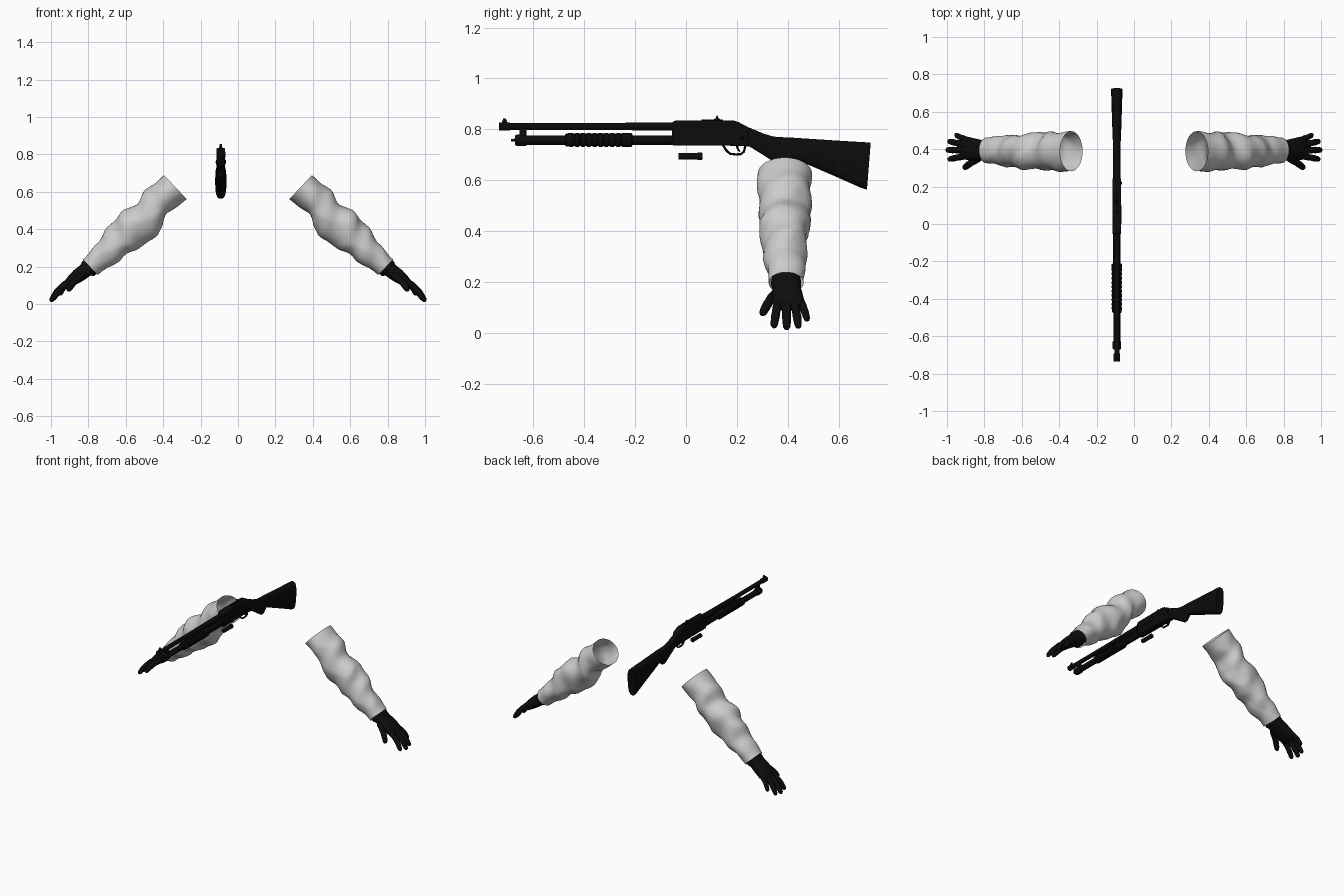
import bpy, bmesh, math
from mathutils import Vector

if "Cube" in bpy.data.objects:
    bpy.data.objects.remove(bpy.data.objects["Cube"])

def material(name, c):
    m = bpy.data.materials.new(name)
    m.diffuse_color = (c[0], c[1], c[2], 1)
    m.use_nodes = True
    m.node_tree.nodes["Principled BSDF"].inputs["Base Color"].default_value = m.diffuse_color
    return m

CLOTH = material("grey_cloth", (0.60, 0.60, 0.60))
GLOVE = material("black_glove", (0.004, 0.004, 0.004))
METAL = material("black_metal", (0.0035, 0.0035, 0.0035))
GX = -0.092                      # centre plane of the gun

def finish(name, bm, mat, angle=40):
    bmesh.ops.recalc_face_normals(bm, faces=bm.faces)
    me = bpy.data.meshes.new(name)
    bm.to_mesh(me)
    bm.free()
    me.materials.append(mat)
    ob = bpy.data.objects.new(name, me)
    bpy.context.collection.objects.link(ob)
    bpy.ops.object.select_all(action='DESELECT')
    ob.select_set(True)
    bpy.context.view_layer.objects.active = ob
    bpy.ops.object.shade_smooth_by_angle(angle=math.radians(angle))
    return ob

def loft(name, rings, mat, caps=True, angle=40):
    """Skin a list of equal-length closed rings."""
    bm = bmesh.new()
    vs = [[bm.verts.new(p) for p in r] for r in rings]
    n = len(vs[0])
    for a, b in zip(vs, vs[1:]):
        for i in range(n):
            bm.faces.new((a[i], a[(i + 1) % n], b[(i + 1) % n], b[i]))
    if caps:
        bm.faces.new(vs[0])
        bm.faces.new(vs[-1])
    return finish(name, bm, mat, angle)

def tube(name, pts, radii, mat, ref, sides=12, flat=1.0):
    """Round tube through points, with one radius for each point."""
    pts = [Vector(p) for p in pts]
    rings = []
    for i, p in enumerate(pts):
        t = (pts[min(i + 1, len(pts) - 1)] - pts[max(i - 1, 0)]).normalized()
        u = t.cross(ref).normalized()
        v = u.cross(t)
        rings.append([p + radii[i] * (math.cos(a) * u + flat * math.sin(a) * v)
                      for a in (2 * math.pi * k / sides for k in range(sides))])
    return loft(name, rings, mat)

def rod(name, steps, z, sides=20, x=GX):
    """Turned part along y from (y, radius) steps."""
    rings = [[(x + r * math.cos(2 * math.pi * k / sides), y, z + r * math.sin(2 * math.pi * k / sides))
              for k in range(sides)] for y, r in steps]
    return loft(name, rings, METAL)

def prism(name, profile, half, bevel=0.0, x=GX):
    """Side profile of (y, z) points given a width."""
    ob = loft(name, [[(x + h, y, z) for y, z in profile] for h in (-half, half)], METAL)
    if bevel:
        m = ob.modifiers.new("soft_edges", 'BEVEL')
        m.width, m.segments = bevel, 2
    return ob

def box(name, y0, y1, z0, z1, half, bevel=0.0, x=GX):
    return prism(name, [(y0, z0), (y1, z0), (y1, z1), (y0, z1)], half, bevel, x)

def sample(table, s):
    """Smooth interpolation of rows keyed by their first value."""
    for a, b in zip(table, table[1:]):
        if s <= b[0]:
            t = max(0, (s - a[0]) / (b[0] - a[0]))
            t = t * t * (3 - 2 * t)
            return [p + (q - p) * t for p, q in zip(a[1:], b[1:])]
    return table[-1][1:]

# ---------- arms: s runs down the arm, n is upward across it ----------
def arm_point(side, s, n, y):
    return Vector((side * (0.335 + 0.727 * s + 0.687 * n), y, 0.625 - 0.687 * s + 0.727 * n))

UPPER = [(0, .088), (.12, .096), (.213, .077), (.316, .106), (.407, .090), (.50, .069), (.625, .058)]
LOWER = [(0, -.088), (.122, -.077), (.20, -.105), (.272, -.120), (.367, -.102), (.455, -.085), (.62, -.057)]
WIDTH = [(0, .282, .496), (.15, .284, .492), (.3, .291, .485), (.45, .303, .475), (.625, .325, .462)]

def sleeve(side, label):
    rings, sides, count = [], 32, 44
    for j in range(count + 1):
        s = 0.625 * j / count
        up, dn = sample(UPPER, s)[0], sample(LOWER, s)[0]
        y0, y1 = sample(WIDTH, s)
        fade = min(1, 6 * j / count, 8 * (1 - j / count))
        ring = []
        for k in range(sides):
            a = 2 * math.pi * k / sides
            # slanting cloth folds
            fold = 0.045 * math.sin(44 * s + 2.5 * math.sin(a + 0.6)) + 0.04 * math.sin(3 * a - 21 * s)
            fold += 0.05 * (1 - abs(math.sin(13 * s + 1.3 * math.sin(2 * a)))) ** 3
            r = 1 + fade * (fold - 0.02)
            ring.append(arm_point(side, s, (up + dn) / 2 + r * (up - dn) / 2 * math.sin(a),
                                  (y0 + y1) / 2 + r * (y1 - y0) / 2 * math.cos(a)))
        rings.append(ring)
    loft(label + "_sleeve", rings, CLOTH, caps=False, angle=60)

# finger rows: base s, n, y; tip s, n, y; radius
DIGITS = {
    "index": (.76, .022, .362, .893, .010, .345, .0165),
    "middle": (.765, .026, .395, .906, .012, .396, .0170),
    "ring": (.76, .024, .426, .895, .010, .443, .0165),
    "little": (.745, .016, .450, .848, .004, .478, .0150),
    "thumb": (.68, -.004, .352, .800, -.010, .297, .0180)}
PALM = [(.56, .046, -.044, .338, .450), (.63, .048, -.042, .340, .450), (.66, .046, -.032, .342, .450),
        (.70, .050, -.026, .338, .458), (.745, .047, -.014, .341, .466),
        (.78, .040, -.002, .347, .462), (.792, .032, .008, .356, .452)]

def hand(side, label):
    rings = []
    for s, up, dn, y0, y1 in PALM:
        rings.append([])
        for k in range(20):
            c, d = math.cos(math.pi * k / 10), math.sin(math.pi * k / 10)
            c, d = (math.copysign(abs(v) ** 0.8, v) for v in (c, d))
            rings[-1].append(arm_point(side, s, (up + dn) / 2 + d * (up - dn) / 2,
                                       (y0 + y1) / 2 + c * (y1 - y0) / 2))
    loft(label + "_palm", rings, GLOVE, angle=60)
    # glove cuff bead
    loft(label + "_glove_cuff", [[arm_point(side, s, .002 + r * .05 * math.sin(a), .394 + r * .059 * math.cos(a))
         for a in (math.pi * k / 12 for k in range(24))]
         for s, r in ((.60, .9), (.62, 1), (.64, 1), (.65, .88))], GLOVE)
    normal = arm_point(side, 0, 1, 0) - arm_point(side, 0, 0, 0)
    for name, (s0, n0, y0, s1, n1, y1, r) in DIGITS.items():
        pts, rad = [], []
        for t, f in ((0, 1), (.25, 1.08), (.45, 1), (.6, 1.03), (.8, .95), (.92, .82), (.98, .5), (1, .2)):
            bow = 0.010 * math.sin(math.pi * t)
            pts.append(arm_point(side, s0 + (s1 - s0) * t, n0 + (n1 - n0) * t + bow, y0 + (y1 - y0) * t))
            rad.append(r * f)
        tube(label + "_" + name + "_finger", pts, rad, GLOVE, normal, 12, 0.95)

for side, label in ((1, "right"), (-1, "left")):
    sleeve(side, label)
    hand(side, label)

# ---------- shotgun ----------
rod("barrel", [(-.735, .010), (-.735, .0135), (-.40, .0135), (-.05, .016)], .811)
rod("muzzle_collar", [(-.735, .0165), (-.692, .0165)], .811)
prism("front_sight", [(-.725, .822), (-.700, .822), (-.708, .842), (-.719, .842)], .004)
rod("magazine_tube", [(-.67, .0185), (-.05, .0185)], .757)
rod("magazine_cap", [(-.688, .005), (-.672, .006), (-.672, .0185), (-.665, .0225), (-.630, .0225), (-.625, .0185)], .757)
box("barrel_clamp", -.655, -.628, .757, .811, .011, .002)

# grooved pump grip
grip = [(-.475, .021), (-.47, .026)]
for i in range(9):
    y = -.445 + i * .023
    grip += [(y, .0275), (y + .003, .0245), (y + .008, .0245), (y + .011, .0275)]
rod("pump_grip", grip + [(-.215, .0275), (-.21, .021)], .758)
for s in (-1, 1):
    box("action_bar", -.22, -.04, .760, .776, .002, x=GX + s * .0185)

# receiver and its fittings
prism("receiver", [(-.055, .737), (.20, .735), (.245, .733), (.245, .808), (.205, .829), (.19, .834), (-.045, .834), (-.055, .826)], .0225, .005)
box("sight_rail", .06, .145, .830, .839, .010, .001)
prism("rear_sight", [(.108, .838), (.136, .838), (.127, .845), (.124, .855), (.120, .855), (.118, .845)], .006)
box("ejection_port", .00, .10, .782, .812, .002, x=GX + .0225)
rod("safety_button", [(.212, .003), (.214, .006), (.224, .006), (.226, .003)], .765, 12, GX + .023)

# trigger and guard
guard = [(.145, .738), (.158, .718), (.172, .704), (.195, .701), (.215, .702), (.228, .712), (.234, .738)]
tube("trigger_guard", [(GX, y, z) for y, z in guard], [.0045] * 7, METAL, Vector((1, 0, 0)), 10, 1.6)
tube("trigger", [(GX, .200, .738), (GX, .203, .725), (GX, .211, .712)], [.005, .004, .003], METAL, Vector((1, 0, 0)), 8)

# stock with pistol grip: y, top, bottom, half width, butt slant
STOCK = [(.20, .822, .738, .019, 0), (.25, .806, .732, .020, 0), (.305, .783, .698, .020, 0), (.345, .771, .672, .020, 0),
         (.375, .769, .652, .020, 0), (.395, .768, .655, .020, 0), (.42, .767, .686, .020, 0), (.48, .763, .661, .023, 0),
         (.60, .755, .610, .027, .03), (.697, .749, .569, .030, .08), (.719, .747, .563, .030, .08)]
rings = []
for y, top, bot, half, slant in STOCK:
    rings.append([])
    for k in range(24):
        c, d = (math.copysign(abs(v) ** 0.7, v) for v in (math.cos(math.pi * k / 12), math.sin(math.pi * k / 12)))
        rings[-1].append((GX + half * c, y + slant * d * (top - bot) / 2, (top + bot) / 2 + d * (top - bot) / 2))
loft("stock", rings, METAL)

# loose cartridge below the receiver
rod("cartridge", [(-.030, .011), (-.027, .0135), (.045, .0135), (.045, .0145), (.062, .0145), (.065, .0125)], .694, 16)
